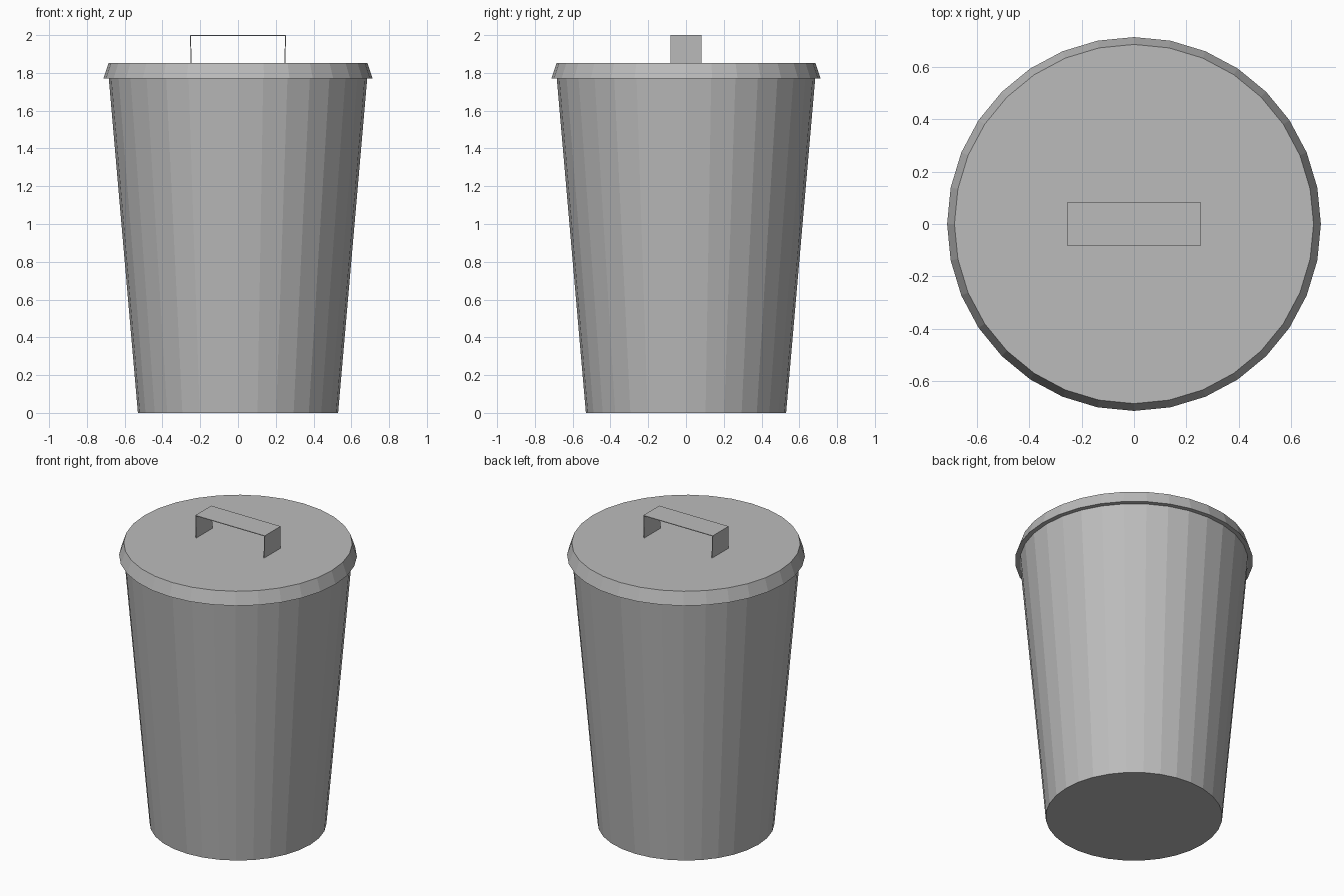
import bpy, bmesh

if "Cube" in bpy.data.objects:
    bpy.data.objects.remove(bpy.data.objects["Cube"])

SIDES = 32

# Darker grey shared by all parts
grey = bpy.data.materials.new("dark_grey")
grey.diffuse_color = (0.5, 0.5, 0.5, 1)
grey.use_nodes = True
grey.node_tree.nodes["Principled BSDF"].inputs["Base Color"].default_value = grey.diffuse_color


def frustum(name, r_bottom, r_top, z_bottom, z_top):
    bpy.ops.mesh.primitive_cone_add(
        vertices=SIDES, radius1=r_bottom, radius2=r_top,
        depth=z_top - z_bottom, location=(0, 0, (z_bottom + z_top) / 2))
    obj = bpy.context.object
    obj.name = name
    obj.data.materials.append(grey)
    return obj


# Tapered bin body: open cup with a thin inward wall, rim tucked into the lid
body = frustum("bin_body", 0.53, 0.685, 0.0, 1.78)
bm = bmesh.new()
bm.from_mesh(body.data)
top = [f for f in bm.faces if f.normal.z > 0.9]
bmesh.ops.delete(bm, geom=top, context='FACES_ONLY')
bm.to_mesh(body.data)
bm.free()
wall = body.modifiers.new("wall", 'SOLIDIFY')
wall.thickness = 0.01
wall.offset = -1

# Overhanging lid with a sloped edge
frustum("lid", 0.713, 0.685, 1.77, 1.853)

# Bent strap handle, extruded along y from a three-segment profile
profile = [(-0.251, 1.853), (-0.254, 2.0), (0.254, 2.0), (0.251, 1.853)]
bm = bmesh.new()
rows = [[bm.verts.new((x, y, z)) for x, z in profile] for y in (-0.083, 0.083)]
for i in range(len(profile) - 1):
    bm.faces.new((rows[0][i], rows[0][i + 1], rows[1][i + 1], rows[1][i]))
bm.normal_update()
if bm.faces[:][1].normal.z < 0:
    bmesh.ops.reverse_faces(bm, faces=bm.faces[:])
mesh = bpy.data.meshes.new("handle")
bm.to_mesh(mesh)
bm.free()
mesh.materials.append(grey)
handle = bpy.data.objects.new("handle", mesh)
bpy.context.collection.objects.link(handle)
strap = handle.modifiers.new("strap", 'SOLIDIFY')
strap.thickness = 0.006
strap.offset = -1
